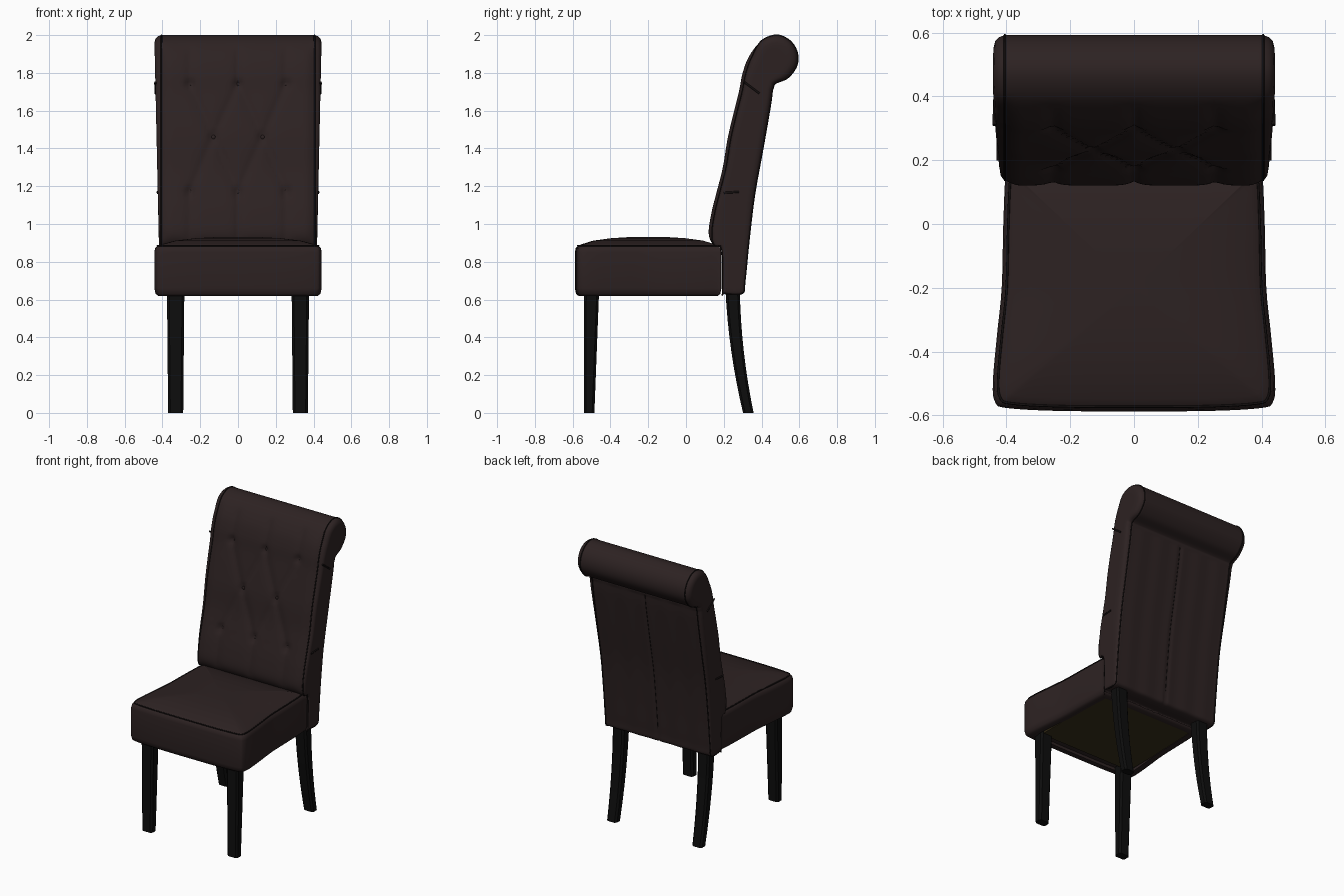
import bpy, bmesh, math
from mathutils import Vector
from mathutils.geometry import intersect_point_line

cube = bpy.data.objects.get("Cube")
if cube:
    bpy.data.objects.remove(cube, do_unlink=True)


def material(name, rgb):
    m = bpy.data.materials.new(name)
    m.use_nodes = True
    m.diffuse_color = (*rgb, 1)
    node = m.node_tree.nodes["Principled BSDF"]
    node.inputs["Base Color"].default_value = (*rgb, 1)
    node.inputs["Roughness"].default_value = 0.7
    return m


LEATHER = material("dark brown upholstery", (0.026, 0.016, 0.016))
SEAM = material("seam shadow", (0.007, 0.005, 0.005))
WOOD = material("black wood", (0.004, 0.004, 0.004))
BOARD = material("underside board", (0.040, 0.028, 0.010))


def smooth_loop(pts, steps):
    """Closed Catmull-Rom loop through 2D points."""
    out, n = [], len(pts)
    for i in range(n):
        a, b, c, d = (Vector(pts[(i + k) % n]) for k in (-1, 0, 1, 2))
        for s in range(steps):
            t = s / steps
            out.append(0.5 * (2 * b + (c - a) * t + (2 * a - 5 * b + 4 * c - d) * t * t
                              + (3 * b - a - 3 * c + d) * t ** 3))
    return out


def finish(ob, mat, angle=45):
    ob.data.materials.append(mat)
    bpy.ops.object.select_all(action='DESELECT')
    ob.select_set(True)
    bpy.context.view_layer.objects.active = ob
    bpy.ops.object.shade_smooth_by_angle(angle=math.radians(angle))
    return ob


def loft(name, rings, mat, angle=45):
    """Skin a list of closed rings and cap both ends."""
    bm = bmesh.new()
    vs = [[bm.verts.new(p) for p in r] for r in rings]
    n = len(rings[0])
    for a, b in zip(vs, vs[1:]):
        for i in range(n):
            j = (i + 1) % n
            bm.faces.new((a[i], a[j], b[j], b[i]))
    bm.faces.new(vs[0])
    bm.faces.new(vs[-1])
    bmesh.ops.recalc_face_normals(bm, faces=bm.faces)
    me = bpy.data.meshes.new(name)
    bm.to_mesh(me)
    bm.free()
    ob = bpy.data.objects.new(name, me)
    bpy.context.collection.objects.link(ob)
    return finish(ob, mat, angle)


def tube(name, pts, radius, mat, closed=False):
    cu = bpy.data.curves.new(name, 'CURVE')
    cu.dimensions = '3D'
    cu.bevel_depth = radius
    cu.bevel_resolution = 1
    cu.use_fill_caps = True
    sp = cu.splines.new('POLY')
    sp.points.add(len(pts) - 1)
    for q, p in zip(sp.points, pts):
        q.co = (*p, 1)
    sp.use_cyclic_u = closed
    cu.materials.append(mat)
    ob = bpy.data.objects.new(name, cu)
    bpy.context.collection.objects.link(ob)


# --- Backrest: side profile (y, z), up the front, over the roll, down the back
front = [(.195, .64), (.19, .86), (.145, .89), (.12, .95), (.135, 1.06), (.165, 1.18), (.195, 1.3),
         (.22, 1.45), (.25, 1.58), (.28, 1.7), (.30, 1.8), (.335, 1.89), (.40, 1.97)]
roll = [(.48, 2.0), (.55, 1.97), (.588, 1.91), (.587, 1.84), (.54, 1.775), (.475, 1.745)]
back = [(.462, 1.72), (.45, 1.63), (.41, 1.4), (.365, 1.15), (.335, .9), (.315, .7), (.30, .632), (.205, .632)]
STEPS = 6
profile = smooth_loop(front + roll + back, STEPS)
n_front = len(front) * STEPS
n_back = (len(front) + len(roll)) * STEPS

# Tufting: buttons joined by diamond folds
buttons = [(x, z) for z in (1.74, 1.17) for x in (-.255, 0, .255)] + [(-.13, 1.46), (.13, 1.46)]
folds = [(a, b) for a in buttons[6:] for b in buttons[:6] if abs(a[0] - b[0]) < .2]
folds += [((x, 1.17), (x, .9)) for x in (-.255, 0, .255)]
folds += [((x, 1.74), (x, 1.92)) for x in (-.255, 0, .255)]


def fold_distance(p, a, b):
    q, t = intersect_point_line(p, a, b)
    t = max(0, min(1, t))
    return (p - Vector(a).lerp(Vector(b), t)).length


def tuft(x, z):
    p = Vector((x, z))
    fade = max(0, min(1, (z - .88) / .06, (1.97 - z) / .08))
    d = min(fold_distance(p, a, b) for a, b in folds)
    hole = min((p - Vector(b)).length for b in buttons)
    edge = max(0, abs(x) - .35) / .055
    return fade * (.014 * math.exp(-d / .022) + .018 * math.exp(-(hole / .022) ** 2) + .018 * edge ** 2)


def column(x):
    ring = []
    for i, (y, z) in enumerate(profile):
        if i < n_front:
            y += tuft(x, z)
        elif i > n_back and z < 1.72:
            y -= .007 * math.exp(-abs(x) / .008) + .003 * (1 - math.cos(x * 40)) / 2
        ring.append((x, y, z))
    return ring


def puff(z):
    return .008 + .022 * (z - .63)


spine = [Vector(p) for p in ((.25, .72), (.235, 1.1), (.32, 1.5), (.39, 1.75), (.46, 1.87))]


def cap(side, amount, bulge):
    """Side panel ring drawn in towards the spine and pushed outwards."""
    ring = []
    for x, y, z in column(side * HALF):
        p = Vector((y, z))
        near = []
        for a, b in zip(spine, spine[1:]):
            t = max(0, min(1, intersect_point_line(p, a, b)[1]))
            near.append(a.lerp(b, t))
        q = p.lerp(min(near, key=lambda v: (v - p).length), amount)
        ring.append((side * (HALF + bulge * puff(q.y)), q.x, q.y))
    return ring


HALF, COLS = .405, 52
caps = [(.5, 1), (.3, 1), (.14, .85), (.05, .5)]
rings = [cap(-1, *c) for c in caps]
rings += [column(HALF * (2 * i / COLS - 1)) for i in range(COLS + 1)]
rings += [cap(1, *c) for c in reversed(caps)]
loft("backrest", rings, LEATHER, 60)

for side, label in ((-1, "right"), (1, "left")):
    tube(f"backrest_piping_{label}", column(side * HALF), .004, SEAM, True)
    for where, a, b in (("lower", (.20, 1.165), (.28, 1.17)), ("upper", (.31, 1.75), (.39, 1.69))):
        pts = [(side * (HALF + puff(z)), y, z) for y, z in (a, b)]
        tube(f"{where}_side_tuck_{label}", pts, .006, SEAM)

seam = [p for i, p in enumerate(column(0)) if i > n_back and p[2] < 1.72 and p[1] > .31]
tube("back_centre_seam", seam, .003, SEAM)

for x, z in buttons:
    y = min((p for p in column(x)[:n_front]), key=lambda p: abs(p[2] - z))[1]
    bpy.ops.mesh.primitive_uv_sphere_add(segments=12, ring_count=8, radius=.011, location=(x, y, z))
    knob = bpy.context.object
    knob.name = "tuft_button"
    knob.scale.y = .5
    finish(knob, LEATHER)

# --- Seat cushion: plan outline lofted upwards into a soft dome
half = [(0, -.588), (.25, -.586), (.40, -.577), (.435, -.56), (.443, -.5), (.43, -.35), (.415, -.2),
        (.41, 0), (.402, .165), (.385, .185), (.2, .187), (0, .187)]
plan = smooth_loop(half + [(-x, y) for x, y in half[-2:0:-1]], 4)


def seat_ring(s, z):
    return [(x * s, (y + .2) * s - .2, z) for x, y in plan]


levels = [(.86, .64), (.86, .62), (.95, .619), (.985, .63), (1, .66), (1, .85), (.99, .872), (.955, .886),
          (.9, .894), (.75, .912), (.5, .925), (.25, .931), (.05, .932)]
loft("seat_cushion", [seat_ring(*v) for v in levels], LEATHER, 50)
tube("seat_piping", seat_ring(.962, .885), .004, SEAM, True)

# Board closing the seat underneath
bpy.ops.mesh.primitive_cube_add(size=1, location=(0, -.17, .63))
board = bpy.context.object
board.name = "underside_board"
board.scale = (.72, .62, .014)
finish(board, BOARD)


# --- Legs: chamfered square sections along a path of (y, z, half width, half depth)
def leg(name, x, path):
    rings = []
    for y, z, w, d in path:
        c = .012
        quarter = [(w, d - c), (w - c, d)]
        pts = quarter + [(-a, b) for a, b in quarter[::-1]]
        pts += [(-a, -b) for a, b in pts]
        rings.append([(x + a, y + b, z) for a, b in pts])
    loft(name, rings, WOOD, 30)


for x, label in ((-.33, "right"), (.33, "left")):
    leg(f"front_leg_{label}", x, [(-.513, 0, .04, .028), (-.5, .65, .046, .04)])
    rear = []
    for i in range(9):
        t = i / 8
        rear.append((.33 - .145 * t + .062 * t * t, .65 * t, .038 + .007 * t, .028 + .01 * t))
    leg(f"rear_leg_{label}", x, rear)
